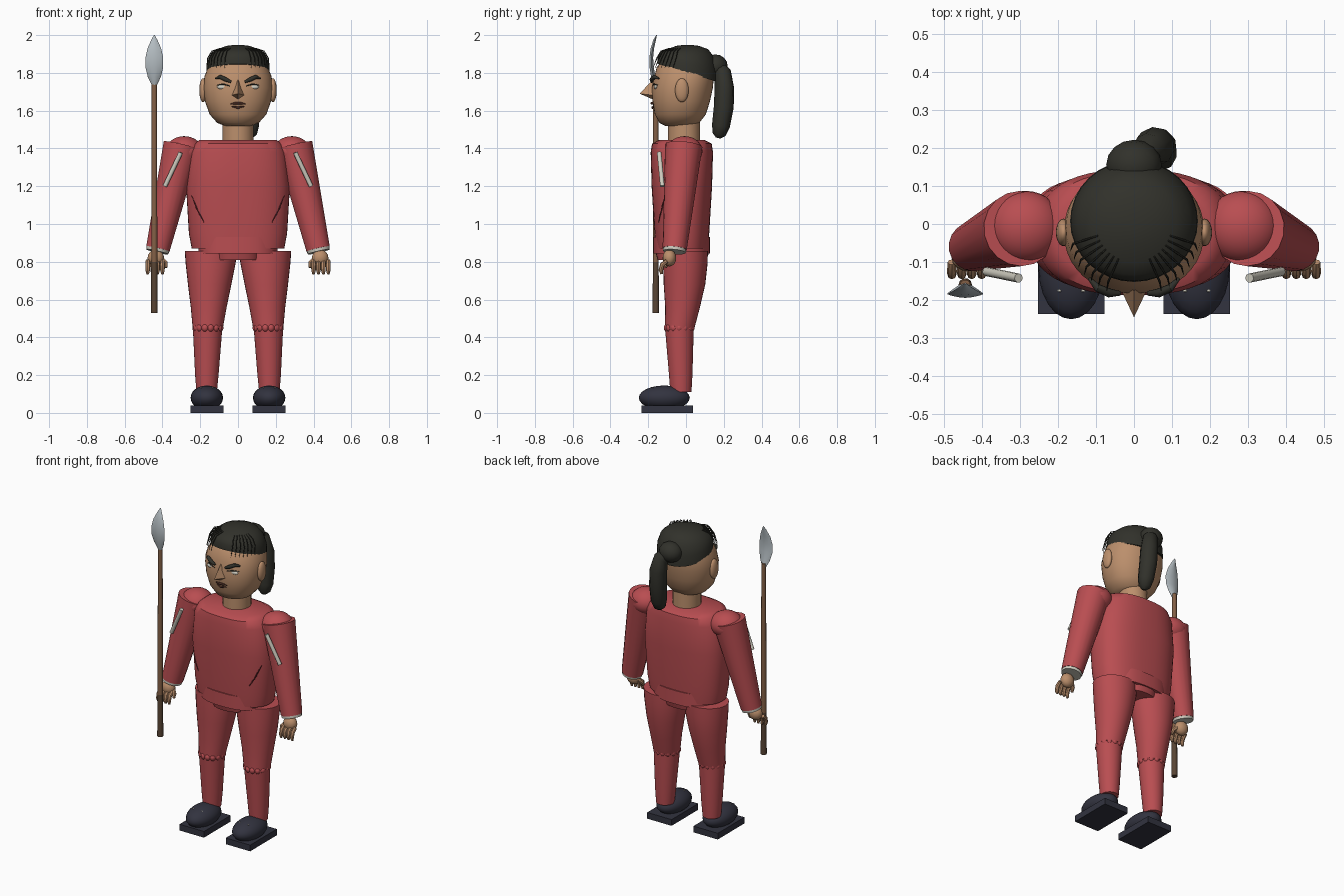
import bpy, bmesh, math
from mathutils import Vector

if "Cube" in bpy.data.objects:
    bpy.data.objects.remove(bpy.data.objects["Cube"])


def material(name, rgb):
    m = bpy.data.materials.new(name)
    m.diffuse_color = (*rgb, 1)
    m.use_nodes = True
    m.node_tree.nodes["Principled BSDF"].inputs["Base Color"].default_value = m.diffuse_color
    return m


RED = material("red cloth", (.485, .075, .083))
SKIN = material("skin", (.50, .275, .15))
HAIR = material("dark hair", (.031, .031, .024))
SHOE = material("shoe black", (.032, .033, .05))
WHITE = material("off white", (.62, .60, .52))
STEEL = material("steel", (.45, .50, .53))
WOOD = material("wood", (.23, .118, .062))
DARKWOOD = material("dark wood", (.10, .06, .035))
SEAM = material("dark red seam", (.10, .015, .018))
MOUTH = material("mouth brown", (.06, .022, .015))


def finish(ob, mat, angle=40):
    ob.data.materials.clear()
    ob.data.materials.append(mat)
    bpy.ops.object.select_all(action='DESELECT')
    ob.select_set(True)
    bpy.context.view_layer.objects.active = ob
    bpy.ops.object.shade_smooth_by_angle(angle=math.radians(angle))
    return ob


def from_bmesh(name, mat, bm, angle=40):
    bmesh.ops.recalc_face_normals(bm, faces=bm.faces)
    me = bpy.data.meshes.new(name)
    bm.to_mesh(me)
    bm.free()
    ob = bpy.data.objects.new(name, me)
    bpy.context.collection.objects.link(ob)
    return finish(ob, mat, angle)


def loft(name, mat, sections, power=2.0, n=32, angle=40):
    """Stack of rounded sections (x, y, z, rx, ry, tilt)."""
    bm = bmesh.new()
    rings = []
    for x, y, z, rx, ry, *t in sections:
        ring = []
        for i in range(n):
            a = 2 * math.pi * i / n
            c, s = math.cos(a), math.sin(a)
            dx = rx * math.copysign(abs(c) ** (2 / power), c)
            dy = ry * math.copysign(abs(s) ** (2 / power), s)
            ring.append(bm.verts.new((x + dx, y + dy, z + (t[0] * dy if t else 0))))
        rings.append(ring)
    for a, b in zip(rings, rings[1:]):
        for i in range(n):
            bm.faces.new((a[i], a[(i + 1) % n], b[(i + 1) % n], b[i]))
    bm.faces.new(rings[0])
    bm.faces.new(rings[-1])
    return from_bmesh(name, mat, bm, angle)


def tube(name, mat, pts, radii, res=5):
    """Round rod along points with a radius at each point."""
    cu = bpy.data.curves.new(name, 'CURVE')
    cu.dimensions = '3D'
    cu.bevel_depth = 1
    cu.bevel_resolution = res
    cu.use_fill_caps = True
    sp = cu.splines.new('POLY')
    sp.points.add(len(pts) - 1)
    for p, co, r in zip(sp.points, pts, radii):
        p.co = (*co, 1)
        p.radius = r
    ob = bpy.data.objects.new(name, cu)
    bpy.context.collection.objects.link(ob)
    bpy.ops.object.select_all(action='DESELECT')
    ob.select_set(True)
    bpy.context.view_layer.objects.active = ob
    bpy.ops.object.convert(target='MESH')
    return finish(bpy.context.object, mat)


def ball(name, mat, co, size, seg=24):
    bm = bmesh.new()
    bmesh.ops.create_uvsphere(bm, u_segments=seg, v_segments=seg // 2, radius=1)
    bmesh.ops.scale(bm, vec=size, verts=bm.verts)
    bmesh.ops.translate(bm, vec=co, verts=bm.verts)
    return from_bmesh(name, mat, bm)


def box(name, mat, co, size):
    bm = bmesh.new()
    bmesh.ops.create_cube(bm, size=1)
    bmesh.ops.scale(bm, vec=size, verts=bm.verts)
    bmesh.ops.translate(bm, vec=co, verts=bm.verts)
    return from_bmesh(name, mat, bm)


# Torso, belt and hips
loft("torso", RED, [(0, -.022, .87, .245, .138), (0, -.022, .95, .26, .145),
                    (0, -.022, 1.2, .275, .16), (0, -.022, 1.38, .255, .165),
                    (0, -.022, 1.425, .23, .158), (0, -.022, 1.445, .205, .12)], 2.5, 48)
loft("belt", RED, [(0, -.022, .845, .21, .15), (0, -.022, .932, .21, .15)], 2.5, 48)
loft("hips", RED, [(0, -.02, .81, .12, .13), (0, -.02, .86, .12, .145)], 2.5, 32)

# Neck and head
loft("neck", SKIN, [(0, -.01, 1.43, .083, .085), (0, -.01, 1.56, .083, .085)])
loft("head", SKIN, [(0, -.035, 1.52, .07, .075), (0, -.035, 1.535, .11, .105),
                    (0, -.03, 1.58, .15, .135), (0, -.025, 1.65, .175, .152),
                    (0, -.02, 1.72, .184, .162), (0, -.01, 1.78, .178, .158),
                    (0, -.005, 1.83, .158, .15), (0, 0, 1.86, .14, .13),
                    (0, .01, 1.9, .09, .09)], 2.15, 40)

# Hair cap, bun and ponytail
loft("hair_cap", HAIR, [(0, .008, 1.80, .168, .16, -.3), (0, .008, 1.85, .166, .158, -.2),
                        (0, .008, 1.895, .148, .142, -.1), (0, .008, 1.925, .112, .11),
                        (0, .008, 1.943, .06, .06), (0, .008, 1.948, .02, .02)], 2, 32)
ball("hair_bun", HAIR, (0, .155, 1.835), (.073, .066, .063), 16)
tube("ponytail", HAIR, [(.015, .17, 1.83), (.04, .195, 1.80), (.055, .203, 1.72), (.06, .2, 1.62),
                        (.065, .185, 1.52), (.065, .175, 1.475), (.065, .17, 1.455)],
     [.035, .045, .052, .053, .048, .036, .012], 3)

# Nose: a four-sided wedge
bm = bmesh.new()
tip, top, low, left, right = [bm.verts.new(p) for p in (
    (0, -.245, 1.69), (0, -.175, 1.765), (0, -.165, 1.655), (-.04, -.16, 1.68), (.04, -.16, 1.68))]
for f in ((tip, top, left), (tip, right, top), (tip, left, low), (tip, low, right),
          (top, right, low, left)):
    bm.faces.new(f)
from_bmesh("nose", SKIN, bm, 20)

# Mouth
tube("upper_lip", MOUTH, [(-.042, -.168, 1.634), (-.012, -.181, 1.64), (.012, -.181, 1.64),
                          (.042, -.168, 1.634)], [.003, .007, .007, .003], 3)
tube("lower_lip", MOUTH, [(-.034, -.168, 1.623), (0, -.177, 1.616), (.034, -.168, 1.623)],
     [.003, .007, .003], 3)

for s, side in ((-1, "right"), (1, "left")):
    # Face sides
    ball(side + "_ear", SKIN, (s * .185, -.022, 1.708), (.02, .036, .063))
    ball(side + "_eye", WHITE, (s * .078, -.158, 1.725), (.033, .012, .013), 16)
    tube(side + "_eyelid", HAIR, [(s * .042, -.178, 1.73), (s * .078, -.172, 1.741),
                                  (s * .113, -.147, 1.735)], [.002, .004, .002], 2)
    tube(side + "_eyebrow", HAIR, [(s * .036, -.182, 1.752), (s * .065, -.181, 1.765),
                                   (s * .095, -.168, 1.779), (s * .118, -.143, 1.77)],
         [.006, .012, .011, .004], 3)

    # Loose hair strands over the temples
    for i in range(7):
        a = math.radians(24 + 8 * i)
        d = Vector((s * math.sin(a), -math.cos(a), 0))
        pts = [(d.x * r, d.y * r, z) for r, z in
               ((.10, 1.93), (.145, 1.915), (.168, 1.88), (.175, 1.835))]
        pts[-1] = (pts[-1][0], pts[-1][1] - .015, pts[-1][2] - .01)
        tube(f"{side}_strand_{i}", HAIR, pts, [.002, .003, .003, .001], 1)

    # Shoulder, sleeve, and cuff
    ball(side + "_shoulder", RED, (s * .285, -.008, 1.385), (.098, .095, .08), 32)
    a, b = Vector((s * .298, -.012, 1.415)), Vector((s * .424, -.06, .868))
    tube(side + "_sleeve", RED, [a, b], [.099, .064], 7)
    d = (b - a).normalized()
    tube(side + "_cuff", WHITE, [b - d * .004, b + d * .016], [.062, .060], 5)
    tube(side + "_sleeve_stripe", WHITE, [(s * .303, -.142, 1.378), (s * .387, -.125, 1.2)],
         [.012, .012], 3)

    # Hand and fingers
    ball(side + "_palm", SKIN, (s * .435, -.088, .82), (.044, .036, .045), 16)
    for i in range(4):
        x = s * (.40 + .026 * i)
        tube(f"{side}_finger_{i}", SKIN, [(x, -.1, .805), (x, -.125, .785), (x, -.133, .755),
                                          (x, -.128, .735)], [.011, .013, .012, .007], 2)
    tube(side + "_thumb", SKIN, [(s * .41, -.08, .82), (s * .385, -.1, .795),
                                 (s * .382, -.11, .77)], [.013, .013, .008], 2)

    # Shirt creases
    for i, (x1, z1, x2, z2) in enumerate(((.245, 1.15, .205, 1.05), (.225, 1.09, .18, 1.01))):
        pts = []
        for t in (0, .5, 1):
            x, z = x1 + (x2 - x1) * t, z1 + (z2 - z1) * t
            rx, ry = .263 + (z - 1.0) * .06, .148 + (z - 1.0) * .06
            pts.append((s * x, -.022 - ry * (1 - (x / rx) ** 2.5) ** .4, z))
        tube(f"{side}_crease_{i}", SEAM, pts, [.002, .004, .002], 2)

    # Trouser leg, knee gathers and shin
    loft(side + "_thigh", RED, [(s * .16, -.033, .45, .08, .078), (s * .155, -.018, .56, .095, .092),
                                (s * .15, -.008, .68, .115, .11), (s * .145, -.003, .79, .132, .117),
                                (s * .143, -.002, .858, .139, .118)])
    for i in range(14):
        t = 2 * math.pi * i / 14
        ball(f"{side}_knee_gather_{i}", RED,
             (s * .16 + .064 * math.cos(t), -.036 + .064 * math.sin(t), .45), (.02, .02, .022), 10)
    loft(side + "_shin", RED, [(s * .166, -.027, .11, .054, .056), (s * .165, -.028, .2, .062, .062),
                               (s * .161, -.035, .45, .078, .076)])

    # Shoe with sole and buckles
    box(side + "_sole", SHOE, (s * .165, -.1, .02), (.174, .272, .04))
    ball(side + "_shoe", SHOE, (s * .165, -.115, .08), (.086, .135, .065))
    for x in (.134, .196):
        ball(f"{side}_buckle_{x}", WHITE, (s * x, -.175, .133), (.006, .004, .003), 8)

# Spear shaft in two tones, and curved leaf blade
tube("spear_shaft", WOOD, [(-.443, -.16, .8), (-.443, -.16, 1.76)], [.016, .014], 3)
tube("spear_butt", DARKWOOD, [(-.443, -.16, .53), (-.443, -.16, .8)], [.018, .016], 3)
loft("spear_blade", STEEL, [(-.443, -.162, 1.735, .014, .012), (-.443, -.173, 1.78, .035, .012),
                            (-.443, -.182, 1.83, .047, .011), (-.443, -.184, 1.88, .047, .010),
                            (-.443, -.178, 1.93, .036, .009), (-.443, -.166, 1.975, .016, .007),
                            (-.443, -.156, 2.0, .002, .002)], 1.4, 12, 50)
